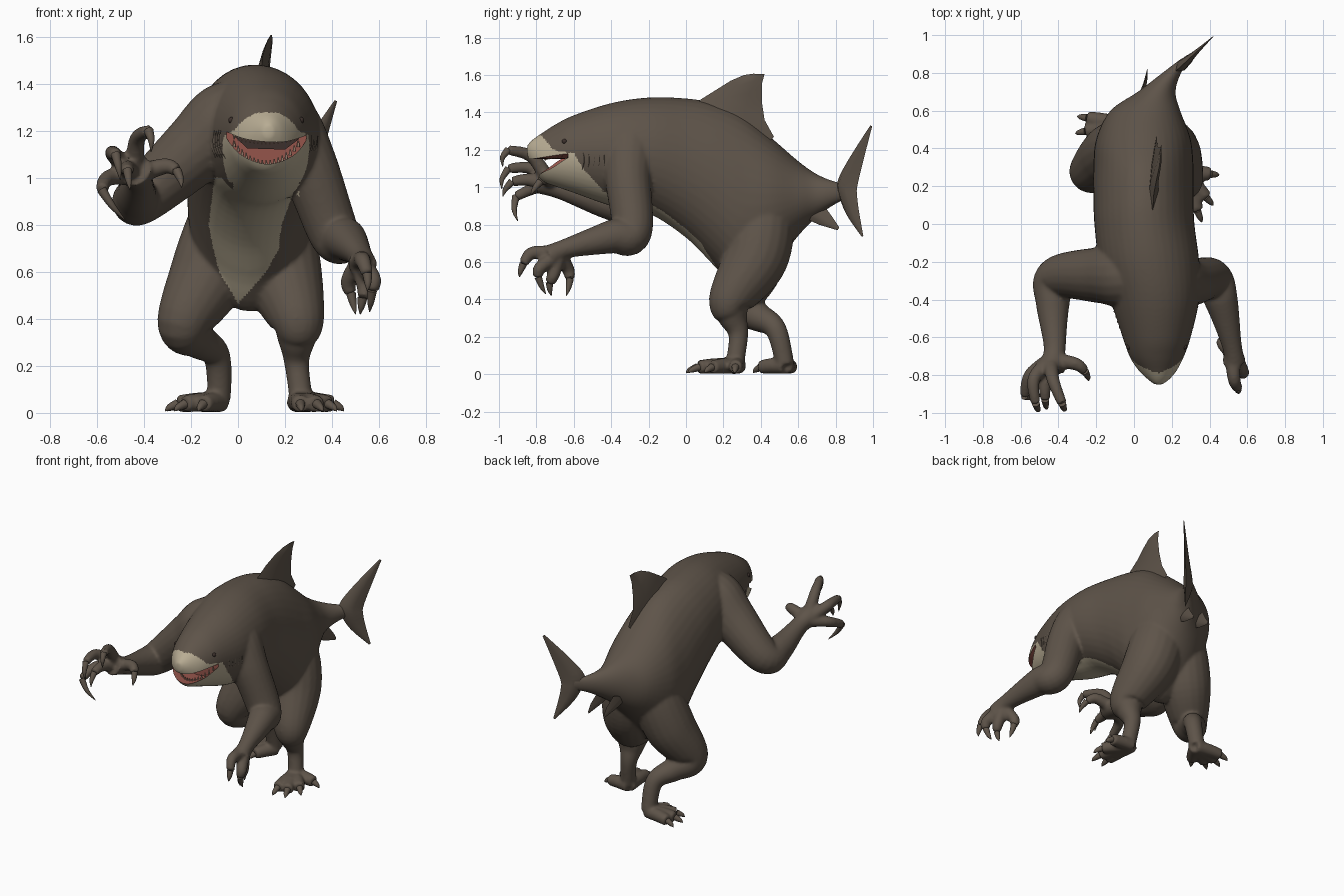
import bpy, bmesh, math
from mathutils import Vector

if "Cube" in bpy.data.objects:
    bpy.data.objects.remove(bpy.data.objects["Cube"])


def material(name, r, g, b):
    m = bpy.data.materials.new(name)
    m.diffuse_color = (r, g, b, 1)
    m.use_nodes = True
    m.node_tree.nodes["Principled BSDF"].inputs["Base Color"].default_value = m.diffuse_color
    return m


HIDE = material("brown grey hide", .112, .088, .067)
CREAM = material("cream belly", .48, .415, .295)
MOUTH = material("mouth red", .30, .09, .07)
TOOTH = material("tooth", .42, .27, .2)
DARK = material("dark eye and throat", .045, .03, .025)
SKIN = (HIDE, CREAM, MOUTH)


def resample(pts, n=6):
    """Catmull-Rom interpolation of tuples of any length."""
    P, out = [pts[0]] + list(pts) + [pts[-1]], []
    for i in range(len(pts) - 1):
        for k in range(n):
            t = k / n
            out.append(tuple(.5 * (2 * b + (c - a) * t + (2 * a - 5 * b + 4 * c - d) * t * t
                             + (3 * b - a - 3 * c + d) * t ** 3) for a, b, c, d in zip(*P[i:i + 4])))
    return out + [tuple(pts[-1])]


def lerp(table, t, col=1):
    for a, b in zip(table, table[1:]):
        if t <= b[0]:
            f = max(0, (t - a[0]) / (b[0] - a[0]))
            return a[col] + (b[col] - a[col]) * f
    return table[-1][col]


def loft(bm, rings):
    vs = [[bm.verts.new(p) for p in r] for r in rings]
    n = len(vs[0])
    for a, b in zip(vs, vs[1:]):
        for i in range(n):
            bm.faces.new((a[i], a[(i + 1) % n], b[(i + 1) % n], b[i]))
    bm.faces.new(vs[0][::-1])
    bm.faces.new(vs[-1])


def tube(bm, pts, seg=14, n=6):
    """Round tube through (x, y, z, radius) points."""
    pts = resample(pts, n)
    rings, u = [], Vector((.31, .52, .79))
    for i, p in enumerate(pts):
        d = Vector(pts[min(i + 1, len(pts) - 1)][:3]) - Vector(pts[max(i - 1, 0)][:3])
        d.normalize()
        u = (u - d * u.dot(d)).normalized()
        w, r = d.cross(u), max(p[3], .002)
        rings.append([Vector(p[:3]) + (u * math.cos(a) + w * math.sin(a)) * r
                      for a in (2 * math.pi * k / seg for k in range(seg))])
    loft(bm, rings)


def fin(bm, rows, normal):
    """Lens-section blade from (leading point, trailing point, thickness) rows."""
    rings, n = [], Vector(normal)
    for lead, trail, th in rows:
        L, T = Vector(lead), Vector(trail)
        rings.append([L.lerp(T, c) + n * th * s for c, s in
                      ((0, 0), (.25, .5), (.6, .4), (1, 0), (.6, -.4), (.25, -.5))])
    loft(bm, rings)


def finish(bm, name, *mats):
    bmesh.ops.recalc_face_normals(bm, faces=bm.faces)
    me = bpy.data.meshes.new(name)
    bm.to_mesh(me)
    bm.free()
    for m in mats:
        me.materials.append(m)
    ob = bpy.data.objects.new(name, me)
    bpy.context.collection.objects.link(ob)
    return ob


# Torso: y, centre x, top z, bottom z, half width
TORSO = [(-.85, .13, 1.225, 1.17, .02), (-.82, .13, 1.255, 1.11, .06), (-.77, .125, 1.29, 1.035, .105),
         (-.7, .12, 1.335, 1.005, .145), (-.6, .12, 1.385, .97, .18), (-.4, .11, 1.45, .9, .235),
         (-.2, .08, 1.48, .86, .265), (0, .055, 1.475, .73, .265), (.15, .05, 1.45, .58, .265),
         (.3, .05, 1.39, .43, .265), (.45, .05, 1.27, .55, .25), (.6, .06, 1.14, .74, .185),
         (.7, .12, 1.07, .84, .1), (.8, .2, 1.03, .91, .05), (.88, .28, 1.02, .94, .025)]
bm, claws = bmesh.new(), bmesh.new()
loft(bm, [[(cx + rx * math.cos(a), y, (t + b) / 2 + (t - b) / 2 * math.sin(a))
           for a in (2 * math.pi * k / 40 for k in range(40))]
          for y, cx, t, b, rx in resample(TORSO, 5)])

# Arms, from inside the shoulder to the palm
tube(bm, [(.12, -.28, 1.26, .13), (.2, -.3, 1.21, .155), (.3, -.31, 1.05, .125), (.41, -.29, .76, .108),
          (.46, -.4, .735, .09), (.52, -.65, .67, .052), (.53, -.73, .63, .064)], 20, 8)
tube(bm, [(.05, -.26, 1.27, .15), (-.05, -.27, 1.23, .175), (-.18, -.27, 1.12, .15), (-.41, -.285, .915, .112),
          (-.43, -.42, .92, .09), (-.42, -.66, .99, .058), (-.44, -.77, 1.035, .074)], 20, 8)

# Legs, from inside the hip to the ankle
tube(bm, [(.1, .38, .98, .07), (.13, .41, .86, .16), (.18, .37, .62, .175), (.25, .24, .4, .12),
          (.25, .25, .31, .082), (.25, .28, .21, .053), (.27, .26, .05, .05)], 20, 8)
tube(bm, [(-.02, .38, .98, .07), (-.04, .41, .86, .15), (-.12, .36, .6, .168), (-.23, .28, .38, .115),
          (-.17, .38, .31, .08), (-.09, .48, .24, .058), (-.08, .53, .05, .05)], 20, 8)


def digit(pts, radii):
    """Finger or toe on the body, with its last stretch as a claw."""
    pts = [Vector(p) for p in pts]
    tube(bm, [(*p, r) for p, r in zip(pts[:-1], radii)], 12)
    mid = (pts[-2] + pts[-1]) / 2 + (pts[-2] - pts[-3]) * .12
    tube(claws, [(*pts[-2], .021), (*mid, .014), (*pts[-1], .002)], 10, 4)


# Fingers: palm, then knuckle, bend and claw tip
for palm, fingers in (
        ((-.44, -.72, 1.01), (
            ((-.55, -.8, 1), (-.58, -.91, .95), (-.48, -.9, .82)),
            ((-.53, -.82, 1.1), (-.52, -.95, 1.1), (-.5, -.985, .99)),
            ((-.43, -.82, 1.16), (-.38, -.95, 1.2), (-.37, -.98, 1.11)),
            ((-.47, -.84, 1.04), (-.47, -.93, 1.03), (-.46, -.98, .95)),
            ((-.31, -.74, 1.05), (-.26, -.78, 1.03), (-.24, -.83, .96)))),
        ((.52, -.68, .64), (
            ((.53, -.82, .65), (.55, -.87, .59), (.55, -.89, .52)),
            ((.575, -.78, .57), (.57, -.79, .52), (.56, -.75, .43)),
            ((.54, -.71, .53), (.53, -.73, .49), (.52, -.72, .42)),
            ((.47, -.63, .56), (.48, -.62, .51), (.5, -.64, .42))))):
    for f in fingers:
        digit((palm,) + f, (.044, .035, .027))

# Toes fan out from each ankle
for ax, ay, tips in ((.25, .28, ((.27, 0), (.36, .01), (.42, .1), (.45, .26))),
                     (-.07, .53, ((-.3, .57), (-.31, .48), (-.27, .4), (-.17, .36)))):
    for tx, ty in tips:
        digit([(ax + (tx - ax) * f, ay + (ty - ay) * f, z)
               for f, z in ((0, .045), (.45, .045), (.78, .038), (1, .008))], (.044, .042, .037))
finish(claws, "claws", HIDE)
body = finish(bm, "body", *SKIN)

# Crescent cutter that opens the mouth
bm = bmesh.new()
outline = resample([(-.07, 1.205), (.02, 1.168), (.12, 1.153), (.21, 1.155), (.305, 1.185)], 4) + \
    resample([(.295, 1.165), (.235, 1.095), (.125, 1.058), (.01, 1.1), (-.06, 1.185)], 4)
loft(bm, [[(x, y, z) for x, z in outline] for y in (-1, -.63)])
cutter = finish(bm, "mouth_cutter", *SKIN)
cutter.hide_render = True
for p in cutter.data.polygons:
    p.material_index = 2

# Fuse the body, then cut the mouth
mod = body.modifiers.new("fuse", 'REMESH')
mod.mode, mod.voxel_size = 'VOXEL', .0095
mod = body.modifiers.new("soften", 'SMOOTH')
mod.factor, mod.iterations = .5, 8
mod = body.modifiers.new("mouth", 'BOOLEAN')
mod.operation, mod.object, mod.solver = 'DIFFERENCE', cutter, 'EXACT'
fused = bpy.data.meshes.new_from_object(body.evaluated_get(bpy.context.evaluated_depsgraph_get()))
body.modifiers.clear()
body.data = fused
bpy.data.objects.remove(cutter)
for m in SKIN[len(fused.materials):]:
    fused.materials.append(m)

# Cream muzzle, throat and belly patch
MUZZLE = [(-.85, 1.285), (-.77, 1.275), (-.71, 1.2), (-.6, 1.18), (-.55, 1.1), (-.46, 1.0), (-.38, .93)]
BELLY = [(.465, 0, 0), (.6, .1, .02), (.7, .14, .035), (.8, .155, .03), (1, .18, .08)]
for p in fused.polygons:
    x, y, z = p.center
    head = y < -.38 and abs(x - .12) < (.22 if z > .98 else .14) and z < lerp(MUZZLE, y)
    belly = -.4 < y < .27 and z < 1 and (p.normal.y < 0 or p.normal.z < -.2) and \
        abs(x - lerp(BELLY, z, 2)) < lerp(BELLY, z)
    if p.material_index == 0 and (head or belly):
        p.material_index = 1

# Dark throat plate at the back of the mouth
bm = bmesh.new()
loft(bm, [[(x, y, z) for x, z in ((-.02, 1.18), (.12, 1.152), (.26, 1.165), (.2, 1.12), (.04, 1.125))]
          for y in (-.637, -.631)])
finish(bm, "throat", DARK)

# Dorsal fin
bm = bmesh.new()
fin(bm, [((.09, .03, 1.4), (.11, .4, 1.2), .08), ((.1, .08, 1.47), (.12, .47, 1.27), .05),
         ((.105, .16, 1.52), (.12, .42, 1.36), .042), ((.12, .24, 1.57), (.13, .405, 1.46), .032),
         ((.135, .31, 1.6), (.14, .405, 1.55), .02), ((.14, .36, 1.607), (.145, .42, 1.605), .006)], (1, 0, 0))
finish(bm, "dorsal_fin", HIDE)

# Tail fin, swept along the bend of the tail
bm = bmesh.new()
sweep = lambda y, z: (.2 + 1.08 * (y - .79), y, z)
fin(bm, [(sweep(a, b), sweep(c, d), th) for a, b, c, d, th in resample([
    (.985, 1.33, .995, 1.325, .004), (.87, 1.15, .94, 1.11, .03), (.81, 1.03, .915, 1.0, .055),
    (.82, .95, .915, .95, .055), (.86, .85, .925, .87, .03), (.94, .735, .948, .74, .004)], 3)], (.69, -.72, 0))
finish(bm, "tail_fin", HIDE)

# Pelvic fins
bm = bmesh.new()
for x in (.05, .17):
    fin(bm, [((x - .03, .58, .86), (x, .74, .9), .04), ((x, .71, .8), (x + .02, .79, .83), .02),
             ((x + .02, .81, .77), (x + .02, .82, .785), .004)], (1, 0, 0))
finish(bm, "pelvic_fins", HIDE)

# Teeth along both lips
bm = bmesh.new()
for i in range(17):
    t = (i - 8) / 8.8
    x, y = .12 + .15 * t, -.735 + .11 * t * t
    for yy, z, s in ((y, 1.06 + .1 * t * t, 1), (y - .02, 1.157 + .025 * t * t, -1)):
        tube(bm, [(x, yy, z - .012 * s, .008), (x, yy, z + .015 * s, .001)], 6, 1)
finish(bm, "teeth", TOOTH)

# Eyes and gill ridges on both sides of the head
eyes, gills = bmesh.new(), bmesh.new()


def on_head(side, y, z):
    cx, t, b, rx = (lerp(TORSO, y, c) for c in (1, 2, 3, 4))
    h = (z - (t + b) / 2) / ((t - b) / 2)
    return (cx + side * (rx * math.sqrt(max(0, 1 - h * h)) - .003), y, z)


for side in (-1, 1):
    e = bmesh.ops.create_uvsphere(eyes, u_segments=16, v_segments=10, radius=.014)
    bmesh.ops.translate(eyes, verts=e["verts"], vec=on_head(side, -.65, 1.245))
    for i in range(5):
        tube(gills, [on_head(side, -.565 + .028 * i + .02 * math.sin(k * .6), 1.07 + .03 * k)
                     + (.007 * math.sin(math.pi * (k + .3) / 5.6),) for k in range(6)], 6, 3)
finish(eyes, "eyes", DARK)
finish(gills, "gill_ridges", HIDE)

# Smooth shading everywhere, sharp at lips and fin edges
for ob in bpy.context.collection.objects:
    bpy.ops.object.select_all(action='DESELECT')
    ob.select_set(True)
    bpy.context.view_layer.objects.active = ob
    bpy.ops.object.shade_smooth_by_angle(angle=math.radians(50))
